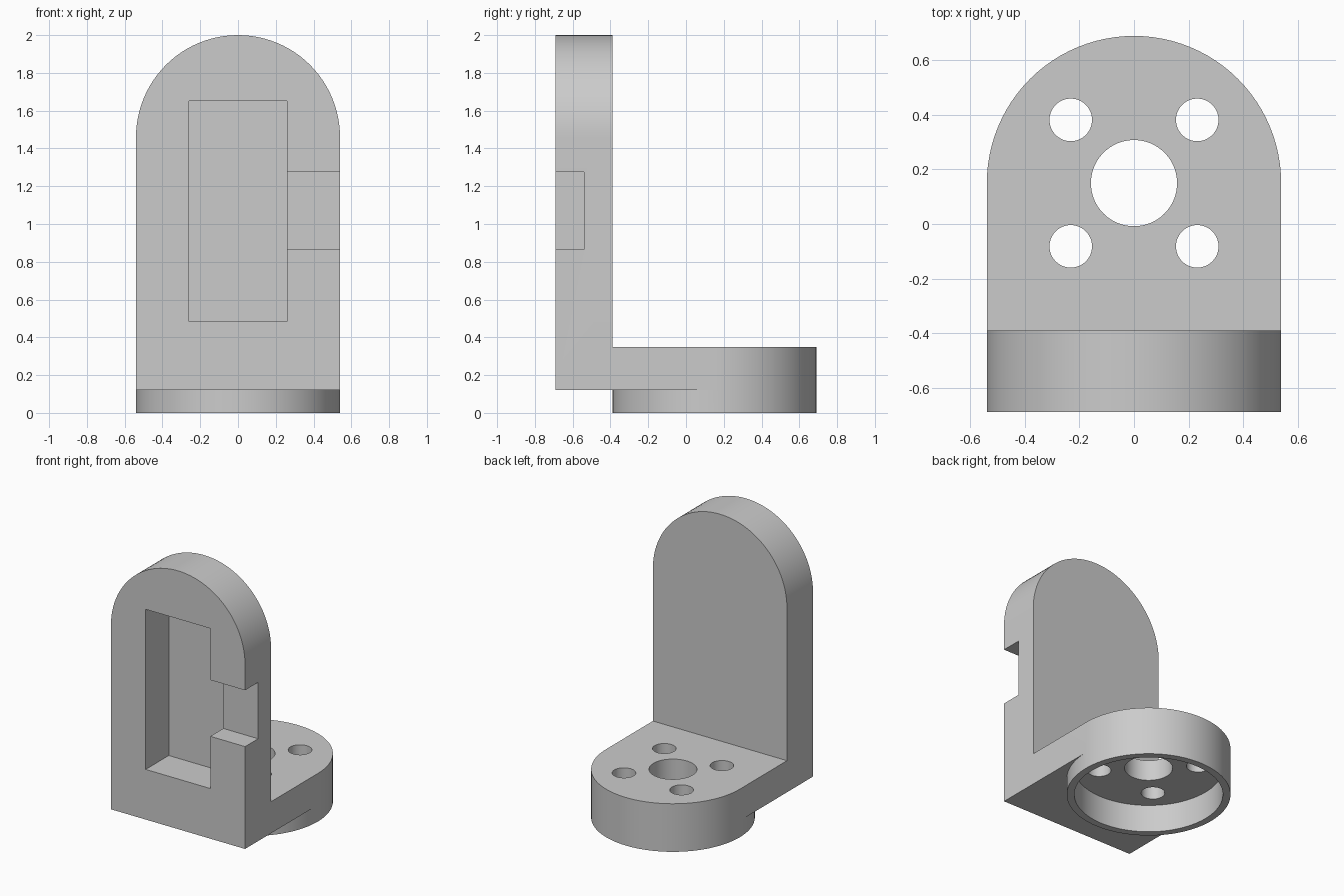
import bpy, bmesh, math
from mathutils import Vector

if "Cube" in bpy.data.objects:
    bpy.data.objects.remove(bpy.data.objects["Cube"])

# Single matte grey
grey = bpy.data.materials.new("light_grey")
grey.use_nodes = True
colour = (0.6, 0.6, 0.6, 1)
grey.diffuse_color = colour
grey.node_tree.nodes["Principled BSDF"].inputs["Base Color"].default_value = colour

R = 0.54            # half width and arch radius
FRONT, INNER = -0.69, -0.39
BORE_Y = 0.15       # centre of the bolted foot
UNDER, TOP = 0.12, 0.35
SEGMENTS = 96


def prism(name, points, direction):
    """Extrude a closed outline of 3D points along a direction."""
    bm = bmesh.new()
    face = bm.faces.new([bm.verts.new(p) for p in points])
    result = bmesh.ops.extrude_face_region(bm, geom=[face], use_keep_orig=True)
    moved = [v for v in result["geom"] if isinstance(v, bmesh.types.BMVert)]
    bmesh.ops.translate(bm, verts=moved, vec=Vector(direction))
    bmesh.ops.recalc_face_normals(bm, faces=bm.faces)
    mesh = bpy.data.meshes.new(name)
    bm.to_mesh(mesh)
    bm.free()
    mesh.materials.append(grey)
    obj = bpy.data.objects.new(name, mesh)
    bpy.context.collection.objects.link(obj)
    return obj


def arc(radius, sweep, centre=0.0):
    count = round(SEGMENTS * sweep / math.tau)
    steps = count if sweep > 6 else count + 1
    return [(radius * math.cos(sweep * i / count),
             centre + radius * math.sin(sweep * i / count)) for i in range(steps)]


def arch(start, centre):
    return arc(R, math.pi, centre) + [(-R, start), (R, start)]


def cylinder(name, x, y, radius, low, high):
    outline = [(x + a, y + b, low) for a, b in arc(radius, math.tau)]
    return prism(name, outline, (0, 0, high - low))


def box(name, x0, x1, y0, y1, z0, z1):
    outline = [(x0, y0, z0), (x1, y0, z0), (x1, y1, z0), (x0, y1, z0)]
    return prism(name, outline, (0, 0, z1 - z0))


def combine(body, tool, operation):
    mod = body.modifiers.new(tool.name, "BOOLEAN")
    mod.operation, mod.object, mod.solver = operation, tool, "EXACT"
    bpy.context.view_layer.objects.active = body
    bpy.ops.object.modifier_apply(modifier=mod.name)
    bpy.data.objects.remove(tool)


# Arched upright, arched foot and round collar
bracket = prism("bracket", [(x, FRONT, z) for x, z in arch(UNDER, 2 - R)],
                (0, INNER - FRONT, 0))
foot = prism("foot", [(x, y, UNDER) for x, y in arch(-0.5, BORE_Y)],
             (0, 0, TOP - UNDER))
combine(bracket, foot, "UNION")
combine(bracket, cylinder("collar", 0, BORE_Y, R, 0, UNDER), "UNION")

# Front pocket with a shallower slot to the left side
cutters = [box("pocket", -0.26, 0.26, -0.8, -0.425, 0.485, 1.65),
           box("side_slot", 0.2, 0.6, -0.8, -0.54, 0.865, 1.275)]

# Underside recess, centre bore and four bolt holes
cutters += [cylinder("recess", 0, BORE_Y, 0.49, -0.1, 0.2),
            cylinder("bore", 0, BORE_Y, 0.158, 0.1, 0.5)]
for sx in (-1, 1):
    for sy in (-1, 1):
        cutters.append(cylinder("bolt_hole", 0.232 * sx, BORE_Y + 0.232 * sy,
                                0.078, 0.1, 0.5))
for cutter in cutters:
    combine(bracket, cutter, "DIFFERENCE")

# Smooth curves, sharp edges
bpy.ops.object.select_all(action="DESELECT")
bracket.select_set(True)
bpy.context.view_layer.objects.active = bracket
bpy.ops.object.shade_smooth_by_angle(angle=math.radians(30))
